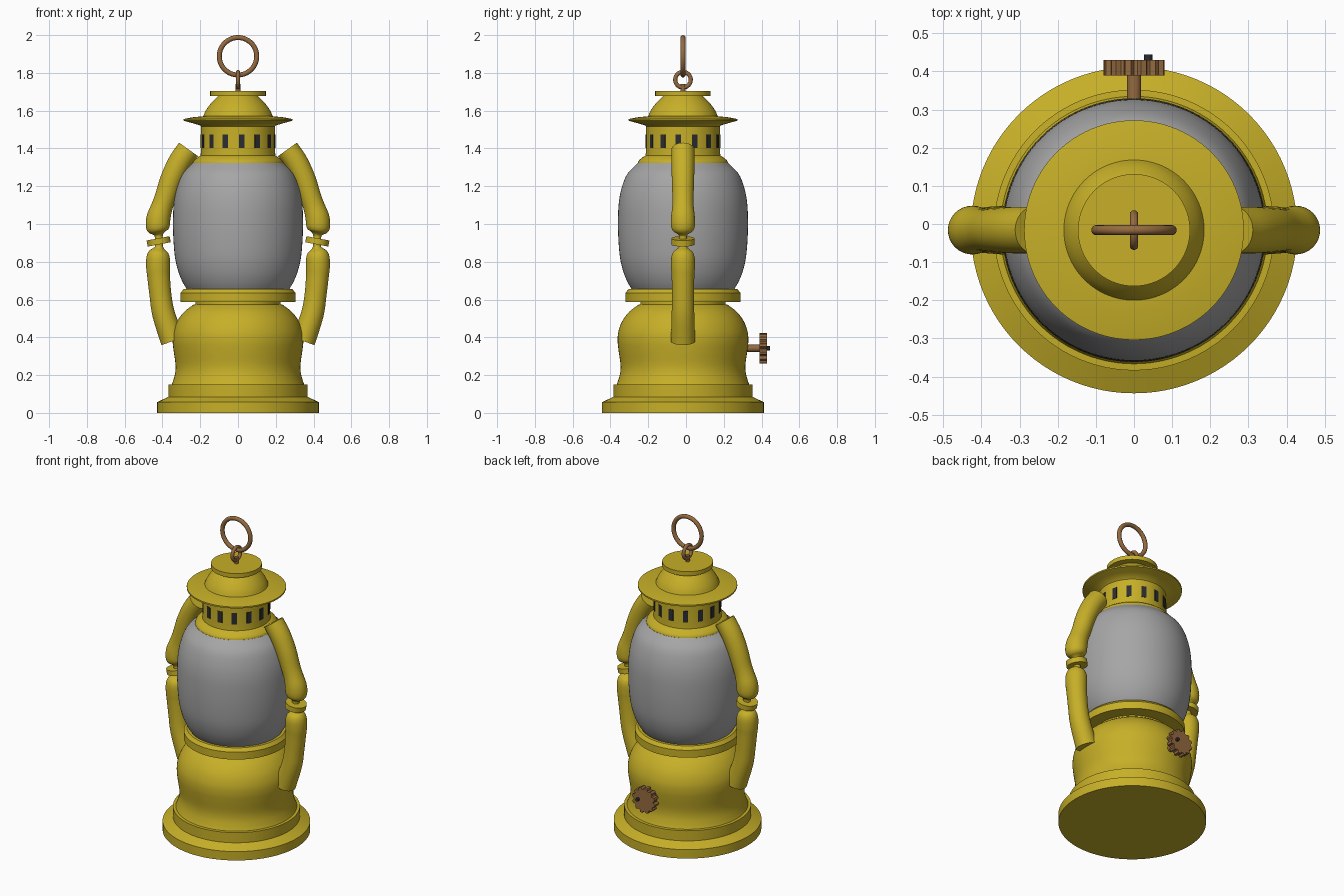
import bpy, bmesh, math
from mathutils import Vector, Matrix

if "Cube" in bpy.data.objects:
    bpy.data.objects.remove(bpy.data.objects["Cube"])

CY = -0.016  # the lantern axis sits slightly in front of y = 0


def material(name, rgb):
    m = bpy.data.materials.new(name)
    m.diffuse_color = (*rgb, 1)
    m.use_nodes = True
    m.node_tree.nodes["Principled BSDF"].inputs["Base Color"].default_value = m.diffuse_color
    return m


YELLOW = material("yellow paint", (0.57, 0.43, 0.021))
GLASS = material("grey glass", (0.38, 0.38, 0.38))
BROWN = material("brown metal", (0.30, 0.145, 0.05))
DARK = material("dark openings", (0.025, 0.026, 0.032))


def finish(name, bm, mat, angle=35):
    bmesh.ops.recalc_face_normals(bm, faces=bm.faces)
    me = bpy.data.meshes.new(name)
    bm.to_mesh(me)
    bm.free()
    me.materials.append(mat)
    ob = bpy.data.objects.new(name, me)
    bpy.context.collection.objects.link(ob)
    bpy.ops.object.select_all(action='DESELECT')
    ob.select_set(True)
    bpy.context.view_layer.objects.active = ob
    bpy.ops.object.shade_smooth_by_angle(angle=math.radians(angle))
    return ob


def spline(pts, n=4):
    """Catmull-Rom curve through the points."""
    p = [Vector(q) for q in pts]
    p = [2 * p[0] - p[1]] + p + [2 * p[-1] - p[-2]]
    out = []
    for i in range(1, len(p) - 2):
        a, b, c, d = p[i - 1:i + 3]
        for k in range(n):
            t = k / n
            out.append(0.5 * (2 * b + (c - a) * t + (2 * a - 5 * b + 4 * c - d) * t**2
                              + (3 * b - a - 3 * c + d) * t**3))
    return out + [p[-2]]


def skin(name, rings, mat, closed=False):
    """Bridge rings of points; cap the ends unless the loop is closed."""
    bm = bmesh.new()
    vr = [[bm.verts.new(v) for v in r] for r in rings]
    n = len(vr[0])
    for i in range(len(vr) if closed else len(vr) - 1):
        a, b = vr[i], vr[(i + 1) % len(vr)]
        for j in range(n):
            k = (j + 1) % n
            bm.faces.new((a[j], a[k], b[k], b[j]))
    if not closed:
        bm.faces.new(vr[0])
        bm.faces.new(vr[-1])
    return finish(name, bm, mat)


def lathe(name, profile, mat, seg=96):
    ang = [2 * math.pi * j / seg for j in range(seg)]
    return skin(name, [[(r * math.cos(a), CY + r * math.sin(a), z) for a in ang]
                       for r, z in profile], mat)


def cylinder(name, start, end, r, mat, seg=32):
    s, e = Vector(start), Vector(end)
    d = e - s
    m = Matrix.Translation((s + e) / 2) @ d.to_track_quat('Z', 'Y').to_matrix().to_4x4()
    bm = bmesh.new()
    bmesh.ops.create_cone(bm, cap_ends=True, segments=seg, radius1=r, radius2=r,
                          depth=d.length, matrix=m)
    return finish(name, bm, mat)


def torus(name, z, major, minor, u, mat):
    """Upright ring in the plane of direction u and z."""
    u, up = Vector(u), Vector((0, 0, 1))
    side = u.cross(up)
    rings = []
    for i in range(64):
        a = 2 * math.pi * i / 64
        out = u * math.cos(a) + up * math.sin(a)
        rings.append([Vector((0, CY, z)) + out * (major + minor * math.cos(b))
                      + side * minor * math.sin(b)
                      for b in (2 * math.pi * j / 16 for j in range(16))])
    return skin(name, rings, mat, closed=True)


# Base foot and step
lathe("base_foot", [(0.428, 0), (0.428, 0.057), (0.368, 0.085), (0.368, 0.15), (0.34, 0.152)], YELLOW)

# Fuel tank
lathe("fuel_tank", spline([(0.352, 0.148), (0.342, 0.175), (0.332, 0.215), (0.331, 0.26),
                           (0.341, 0.33), (0.346, 0.38), (0.342, 0.43), (0.322, 0.485),
                           (0.285, 0.535), (0.237, 0.572)])
      + [(0.225, 0.575), (0.225, 0.6)], YELLOW)

# Glass seat ring
lathe("glass_seat", [(0.22, 0.588), (0.305, 0.588), (0.305, 0.635), (0.288, 0.655), (0.2, 0.655)], YELLOW)

# Glass globe
lathe("glass_globe", spline([(0.268, 0.65), (0.292, 0.69), (0.315, 0.745), (0.333, 0.82),
                             (0.342, 0.92), (0.344, 1.02), (0.340, 1.11), (0.325, 1.19),
                             (0.295, 1.265), (0.24, 1.322)]), GLASS)

# Collar and vent band
lathe("collar", spline([(0.24, 1.318), (0.234, 1.335), (0.215, 1.352), (0.198, 1.362)])
      + [(0.195, 1.40), (0.195, 1.53)], YELLOW)

# Vent slots around the band
bm = bmesh.new()
for i in range(14):
    a = 0.1 + i * 2 * math.pi / 14 - math.pi / 2
    bmesh.ops.create_cube(bm, size=1, matrix=Matrix.Translation((0, CY, 1.438))
                          @ Matrix.Rotation(a, 4, 'Z') @ Matrix.Translation((0.193, 0, 0))
                          @ Matrix.Diagonal((0.008, 0.03, 0.072, 1)))
finish("vent_slots", bm, DARK)

# Hood: brim, dome and cap
lathe("hood_brim", [(0.19, 1.51), (0.2, 1.522), (0.245, 1.535), (0.288, 1.547), (0.288, 1.556),
                    (0.24, 1.565), (0.17, 1.572)], YELLOW)
lathe("hood_dome", spline([(0.185, 1.568), (0.172, 1.598), (0.152, 1.628),
                           (0.128, 1.655), (0.102, 1.68)]), YELLOW)
lathe("hood_cap", [(0.147, 1.677), (0.147, 1.704)], YELLOW)

# Hanging hook: stem, small eye and large ring
cylinder("eye_stem", (0, CY, 1.70), (0, CY, 1.742), 0.013, BROWN)
torus("small_eye", 1.764, 0.041, 0.011, (0, 1, 0), BROWN)
torus("carry_ring", 1.888, 0.099, 0.013, (1, 0, 0), BROWN)

# Side arms: (x, z, radius) along the tube
UPPER = [(0.262, 1.395, 0.061), (0.31, 1.325, 0.061), (0.353, 1.235, 0.059), (0.385, 1.14, 0.056),
         (0.403, 1.09, 0.057), (0.420, 1.035, 0.063), (0.425, 0.99, 0.063), (0.424, 0.965, 0.054),
         (0.422, 0.952, 0.035), (0.420, 0.938, 0.022), (0.419, 0.91, 0.022)]
LOWER = [(0.419, 0.91, 0.022), (0.418, 0.88, 0.022), (0.419, 0.867, 0.033), (0.421, 0.85, 0.052),
         (0.423, 0.82, 0.062), (0.423, 0.77, 0.063), (0.420, 0.72, 0.060), (0.410, 0.62, 0.058),
         (0.393, 0.52, 0.060), (0.345, 0.38, 0.064)]
for side, s in (("right", 1), ("left", -1)):
    for part, path in (("upper", UPPER), ("lower", LOWER)):
        pts = spline(path)
        rings = []
        for i, (x, z, r) in enumerate(pts):
            d = pts[min(i + 1, len(pts) - 1)] - pts[max(i - 1, 0)]
            nrm = Vector((d[1], -d[0])).normalized()
            rings.append([(s * (x + nrm.x * r * math.cos(a)), CY + r * math.sin(a),
                           z + nrm.y * r * math.cos(a))
                          for a in (2 * math.pi * j / 32 for j in range(32))])
        skin(f"{part}_arm_{side}", rings, YELLOW)
    cylinder(f"arm_ring_{side}", (s * 0.417, CY, 0.892), (s * 0.423, CY, 0.924), 0.062, YELLOW)

# Wick knob at the back: shaft, toothed wheel and pin
KZ = 0.342
cylinder("knob_shaft", (0, 0.30, KZ), (0, 0.40, KZ), 0.019, BROWN)
teeth = []
for i in range(12):
    for f, r in ((0.0, 0.069), (0.2, 0.081), (0.55, 0.081), (0.75, 0.069)):
        a = 2 * math.pi * (i + f) / 12
        teeth.append((r * math.cos(a), r * math.sin(a)))
skin("knob_wheel", [[(x, y, KZ + z) for x, z in teeth] for y in (0.389, 0.43)], BROWN)
cylinder("knob_pin", (0.037, 0.42, KZ), (0.037, 0.445, KZ), 0.011, DARK, 12)
